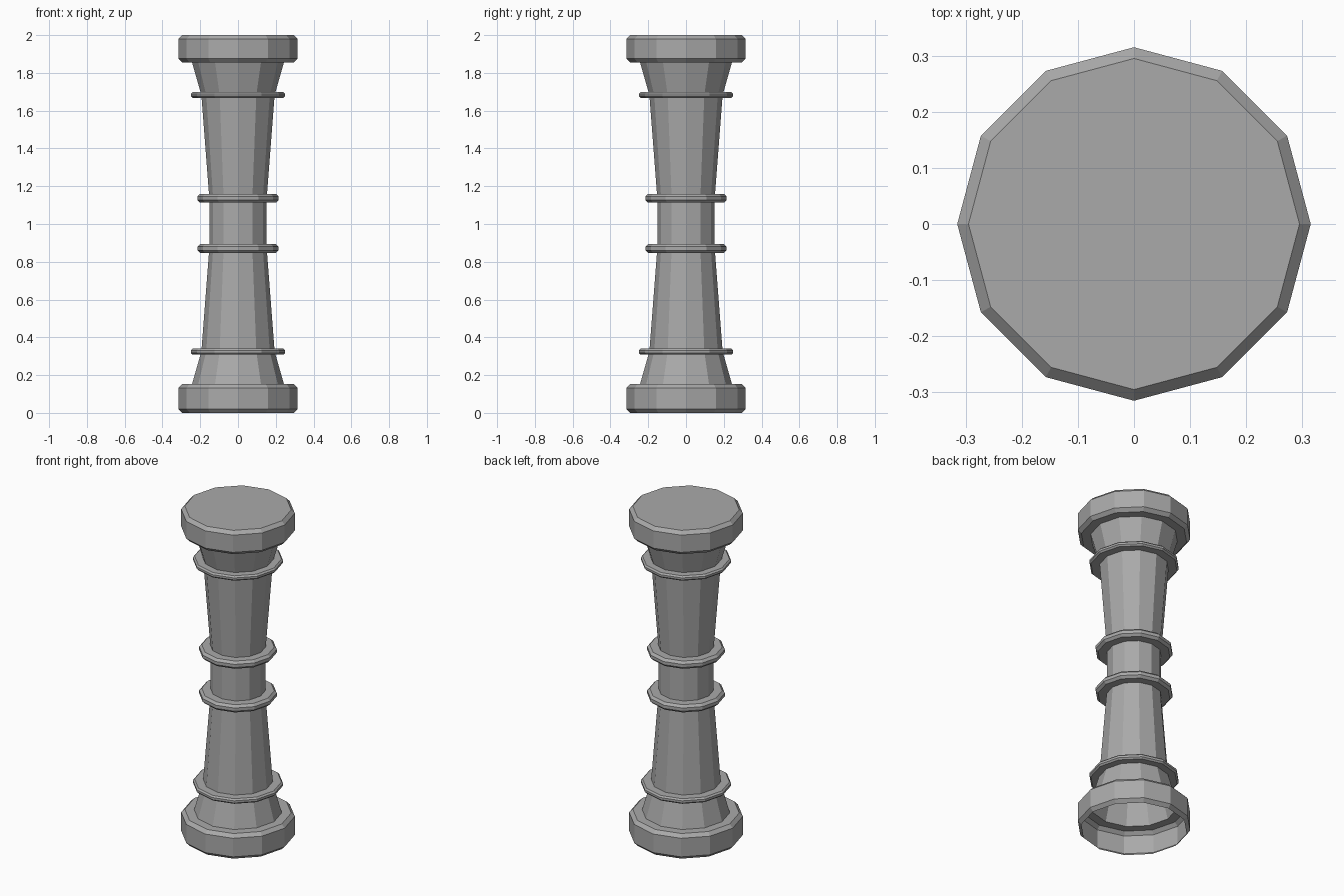
import bpy
import bmesh
from math import cos, sin, tau

SIDES = 12

cube = bpy.data.objects.get("Cube")
if cube:
    bpy.data.objects.remove(cube, do_unlink=True)

stone = bpy.data.materials.new("grey stone")
stone.use_nodes = True
colour = (0.4, 0.4, 0.4, 1)
stone.diffuse_color = colour
stone.node_tree.nodes["Principled BSDF"].inputs["Base Color"].default_value = colour


def lathe(name, profile, closed=False, cap=False):
    """Turn a (radius, height) profile, listed from bottom to top on the outside."""
    bm = bmesh.new()
    loops = [[bm.verts.new((r * cos(tau * i / SIDES), r * sin(tau * i / SIDES), z))
              for i in range(SIDES)] for r, z in profile]
    pairs = list(zip(loops, loops[1:]))
    if closed:
        pairs.append((loops[-1], loops[0]))
    for low, high in pairs:
        for i in range(SIDES):
            j = (i + 1) % SIDES
            bm.faces.new((low[i], low[j], high[j], high[i]))
    if cap:
        bm.faces.new(loops[-1])
    mesh = bpy.data.meshes.new(name)
    bm.to_mesh(mesh)
    bm.free()
    mesh.materials.append(stone)
    obj = bpy.data.objects.new(name, mesh)
    bpy.context.collection.objects.link(obj)
    return obj


def band(name, inner, outer, bottom, top, chamfer):
    """A raised ring with chamfered outer edges."""
    lathe(name, [(inner, bottom), (outer - chamfer, bottom), (outer, bottom + chamfer),
                 (outer, top - chamfer), (outer - chamfer, top), (inner, top)], closed=True)


# Hollow base, open underneath
lathe("base", [(0.295, 0), (0.315, 0.02), (0.315, 0.133), (0.295, 0.153), (0.243, 0.153)])

# Shaft with flared ends and a straight waist
lathe("shaft", [(0.243, 0.153), (0.194, 0.325), (0.152, 0.87),
                (0.152, 1.137), (0.194, 1.683), (0.243, 1.855)])

# Capital with a flat closed top
lathe("capital", [(0.243, 1.855), (0.295, 1.855), (0.315, 1.875),
                  (0.315, 1.98), (0.295, 2)], cap=True)

# Thin outer rings and thicker waist rings
band("lower_ring", 0.185, 0.25, 0.309, 0.34, 0.009)
band("lower_waist_ring", 0.145, 0.215, 0.847, 0.894, 0.014)
band("upper_waist_ring", 0.145, 0.215, 1.113, 1.16, 0.014)
band("upper_ring", 0.185, 0.25, 1.668, 1.698, 0.009)
